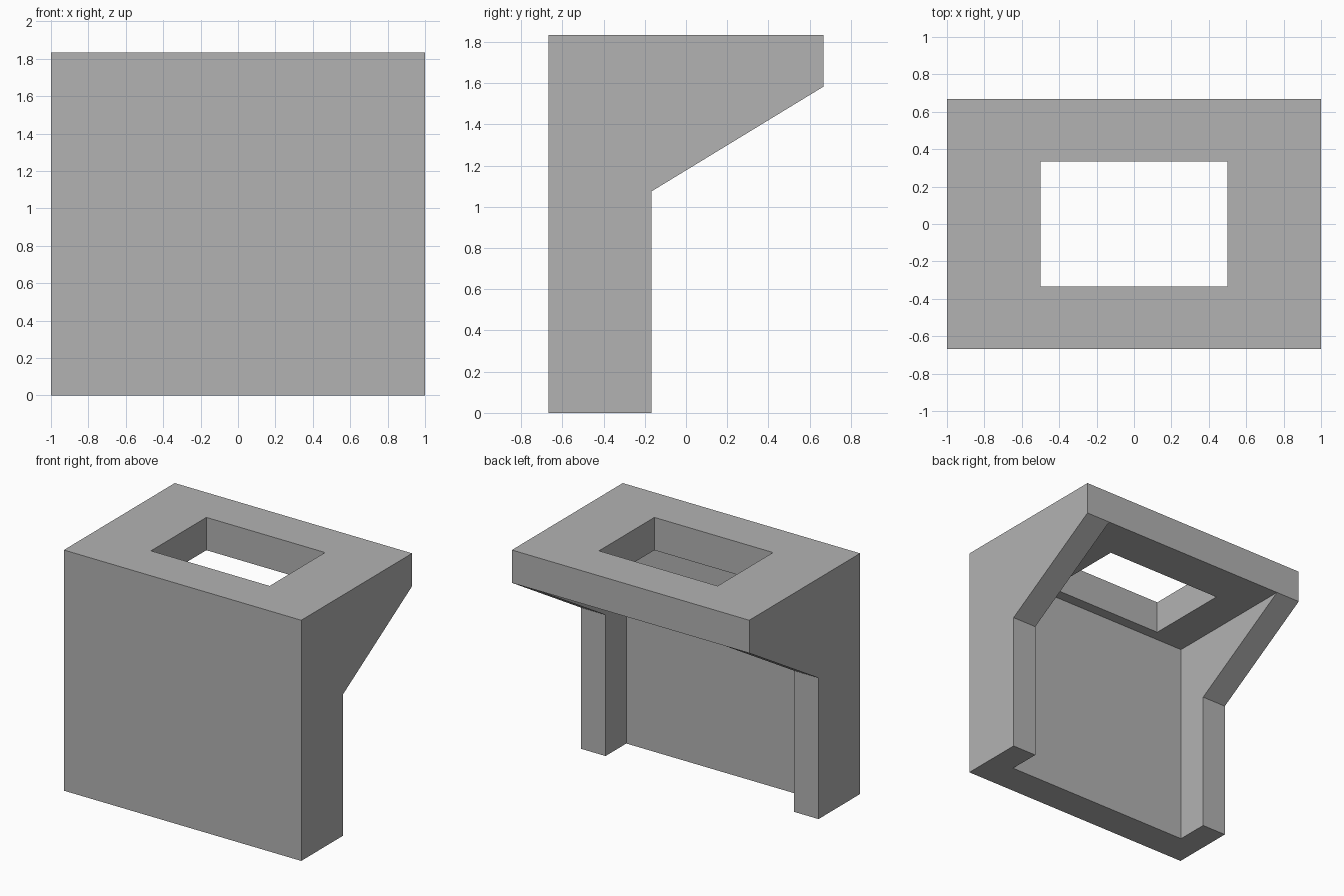
import bpy
import bmesh

cube = bpy.data.objects.get("Cube")
if cube:
    bpy.data.objects.remove(cube, do_unlink=True)

# Overall dimensions
HALF_W, HALF_D, HEIGHT = 1.0, 0.667, 1.833
PANEL, SIDE, SLAB = 0.25, 0.205, 0.25
LEG_BACK, LEG_TOP = -0.167, 1.075
UNDER = HEIGHT - SLAB

grey = bpy.data.materials.new("plain grey")
grey.use_nodes = True
colour = (0.45, 0.45, 0.45, 1)
grey.diffuse_color = colour
grey.node_tree.nodes["Principled BSDF"].inputs["Base Color"].default_value = colour


def extrude_profile(name, profile, half_width):
    """Extrude a (y, z) outline symmetrically along x."""
    bm = bmesh.new()
    face = bm.faces.new([bm.verts.new((-half_width, y, z)) for y, z in profile])
    new = bmesh.ops.extrude_face_region(bm, geom=[face])["geom"]
    verts = [v for v in new if isinstance(v, bmesh.types.BMVert)]
    bmesh.ops.translate(bm, verts=verts, vec=(2 * half_width, 0, 0))
    bmesh.ops.recalc_face_normals(bm, faces=bm.faces)
    mesh = bpy.data.meshes.new(name)
    bm.to_mesh(mesh)
    bm.free()
    mesh.materials.append(grey)
    obj = bpy.data.objects.new(name, mesh)
    bpy.context.collection.objects.link(obj)
    return obj


def rectangle(y0, y1, z0, z1):
    return [(y0, z0), (y1, z0), (y1, z1), (y0, z1)]


def cut(target, cutter):
    cutter.hide_render = True
    mod = target.modifiers.new("cut", 'BOOLEAN')
    mod.operation = 'DIFFERENCE'
    mod.solver = 'EXACT'
    mod.object = cutter
    bpy.context.view_layer.objects.active = target
    bpy.ops.object.modifier_apply(modifier=mod.name)
    bpy.data.objects.remove(cutter, do_unlink=True)


# Solid bracket with a sloping underside at the back
bracket = extrude_profile("bracket_body", [
    (-HALF_D, 0), (LEG_BACK, 0), (LEG_BACK, LEG_TOP),
    (HALF_D, UNDER), (HALF_D, HEIGHT), (-HALF_D, HEIGHT)], HALF_W)

# Hollow between front panel, side gussets and top slab
cut(bracket, extrude_profile("hollow_cutter",
    rectangle(PANEL - HALF_D, HALF_D + 0.2, -0.2, UNDER), HALF_W - SIDE))

# Rectangular opening through the top slab
cut(bracket, extrude_profile("opening_cutter",
    rectangle(-HALF_D / 2, HALF_D / 2, UNDER - 0.2, HEIGHT + 0.2), HALF_W / 2))
